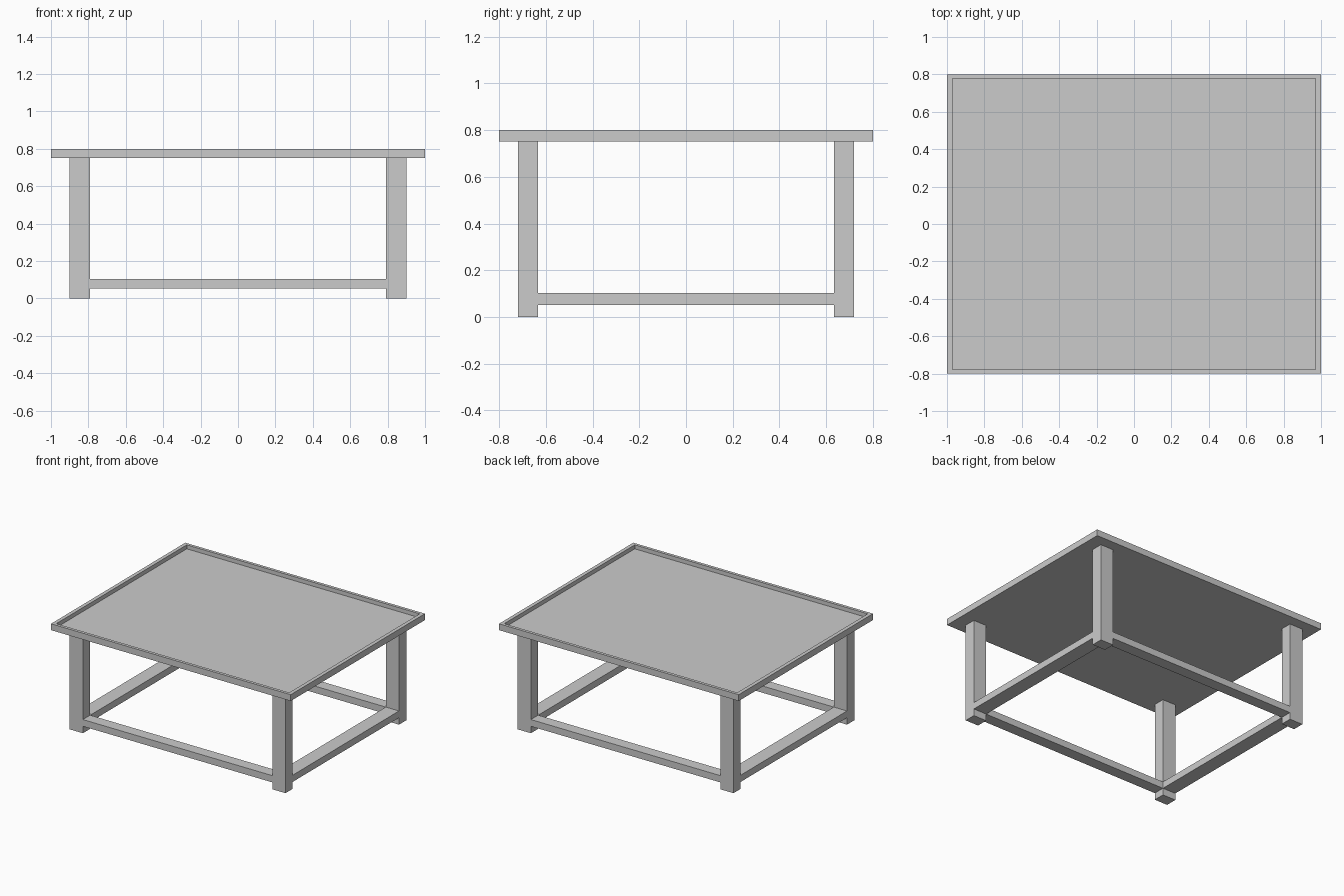
import bpy, bmesh
from mathutils import Matrix, Vector

if "Cube" in bpy.data.objects:
    bpy.data.objects.remove(bpy.data.objects["Cube"])

LEG_X = (0.79, 0.90)
LEG_Y = (0.633, 0.72)
RAIL_Z = (0.052, 0.103)
TOP_Z = (0.752, 0.80)


def box_mesh(bm, x, y, z):
    size = Vector((x[1] - x[0], y[1] - y[0], z[1] - z[0]))
    mid = Vector((sum(x) / 2, sum(y) / 2, sum(z) / 2))
    mat = Matrix.Translation(mid) @ Matrix.Diagonal((*size, 1))
    bmesh.ops.create_cube(bm, size=1, matrix=mat)


def finish(name, bm, mirror=(False, False)):
    mesh = bpy.data.meshes.new(name)
    bm.normal_update()
    bm.to_mesh(mesh)
    bm.free()
    obj = bpy.data.objects.new(name, mesh)
    bpy.context.collection.objects.link(obj)
    if any(mirror):
        mod = obj.modifiers.new("mirror", 'MIRROR')
        mod.use_axis = (*mirror, False)
        mod.use_clip = False
        mod.use_mirror_merge = False
    return obj


def box(name, x, y, z, mirror):
    bm = bmesh.new()
    box_mesh(bm, x, y, z)
    return finish(name, bm, mirror)


# Tabletop: slab with a raised rim around a sunken panel
bm = bmesh.new()
box_mesh(bm, (-1, 1), (-1, 1), TOP_Z)
bm.normal_update()
top = max(bm.faces, key=lambda f: f.calc_center_median().z)
bmesh.ops.inset_region(bm, faces=[top], thickness=0.04)
panel = bmesh.ops.extrude_discrete_faces(bm, faces=[top])["faces"][0]
bmesh.ops.translate(bm, verts=panel.verts, vec=(0, 0, -0.03))
bmesh.ops.scale(bm, verts=bm.verts, vec=(1, 0.8, 1))
finish("tabletop", bm)

# Four legs
box("legs", LEG_X, LEG_Y, (0, TOP_Z[0]), (True, True))

# Low stretchers, as wide as the legs they join
box("front_back_stretchers", (-LEG_X[0], LEG_X[0]), LEG_Y, RAIL_Z, (False, True))
box("side_stretchers", LEG_X, (-LEG_Y[0], LEG_Y[0]), RAIL_Z, (True, False))
